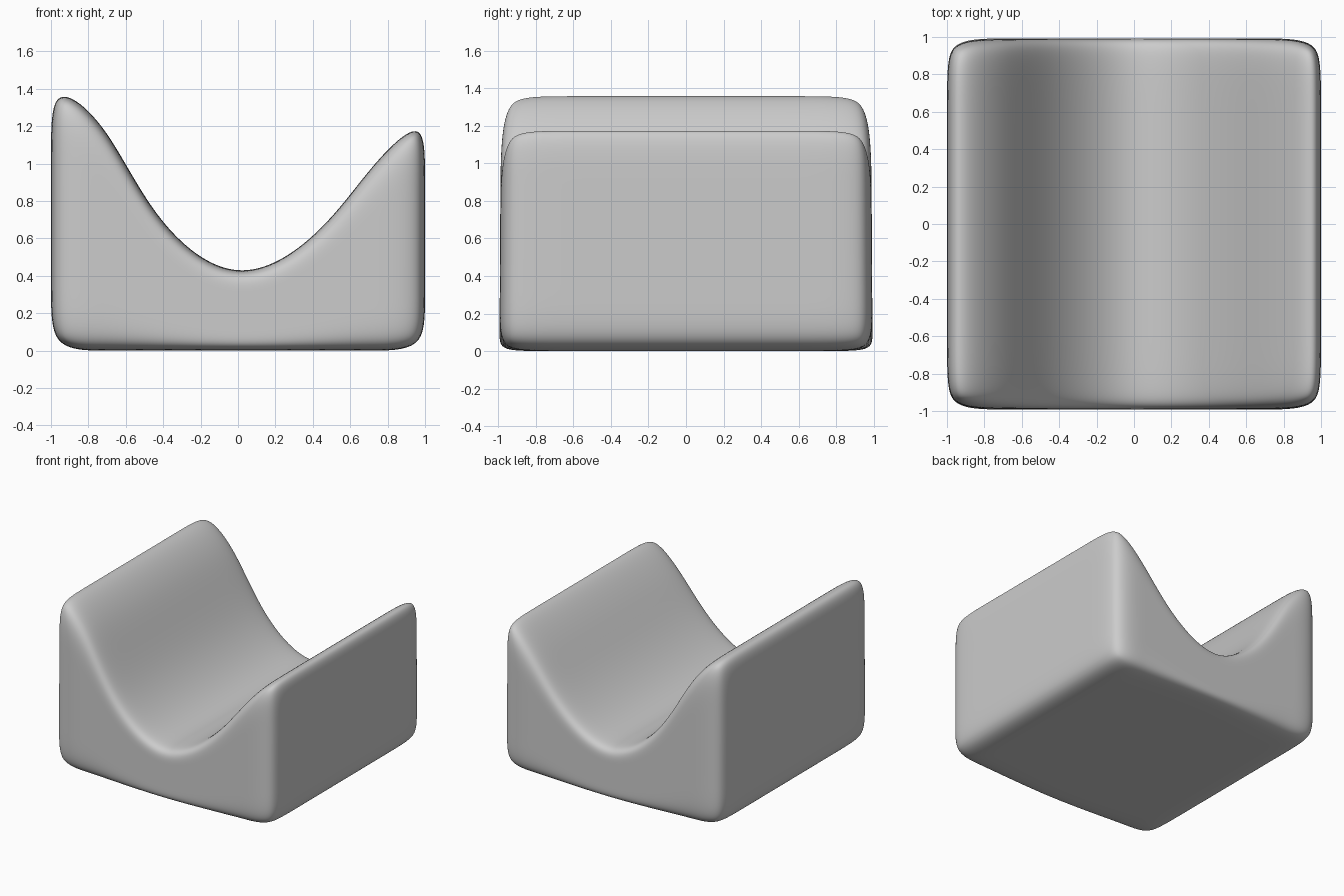
import bpy
import bmesh

if "Cube" in bpy.data.objects:
    bpy.data.objects.remove(bpy.data.objects["Cube"])

# Control profile: x position and top height of each column
COLUMNS = [(-1, 1.455), (-0.7, 1.22), (-0.45, 0.68), (0, 0.32),
           (0.45, 0.62), (0.7, 0.98), (1, 1.278)]
ROWS = [0, 0.2, 0.74, 1]                # fractions of the column height
DEPTHS = [-0.993, -0.77, 0.77, 0.993]   # end faces and their support loops
SIZE = (len(COLUMNS), len(DEPTHS), len(ROWS))

bm = bmesh.new()
verts = {}


def corner(i, j, k):
    """Cage vertex at a lattice position, made on first use."""
    if (i, j, k) not in verts:
        x, top = COLUMNS[i]
        z = top * ROWS[k]
        verts[i, j, k] = bm.verts.new((x, DEPTHS[j] * (1 - 0.006 * z), z))
    return verts[i, j, k]


# Six sides of the cage: quads over the outer layers of the lattice
for axis in range(3):
    u, v = [a for a in range(3) if a != axis]
    for layer in (0, SIZE[axis] - 1):
        for a in range(SIZE[u] - 1):
            for b in range(SIZE[v] - 1):
                quad = []
                for da, db in ((0, 0), (1, 0), (1, 1), (0, 1)):
                    p = [0, 0, 0]
                    p[axis], p[u], p[v] = layer, a + da, b + db
                    quad.append(corner(*p))
                bm.faces.new(quad)

bmesh.ops.recalc_face_normals(bm, faces=bm.faces)
for face in bm.faces:
    face.smooth = True

# Smooth cradle block
mesh = bpy.data.meshes.new("cradle_block")
bm.to_mesh(mesh)
bm.free()
block = bpy.data.objects.new("cradle_block", mesh)
bpy.context.collection.objects.link(block)
sub = block.modifiers.new("Smooth", 'SUBSURF')
sub.levels = sub.render_levels = 4
